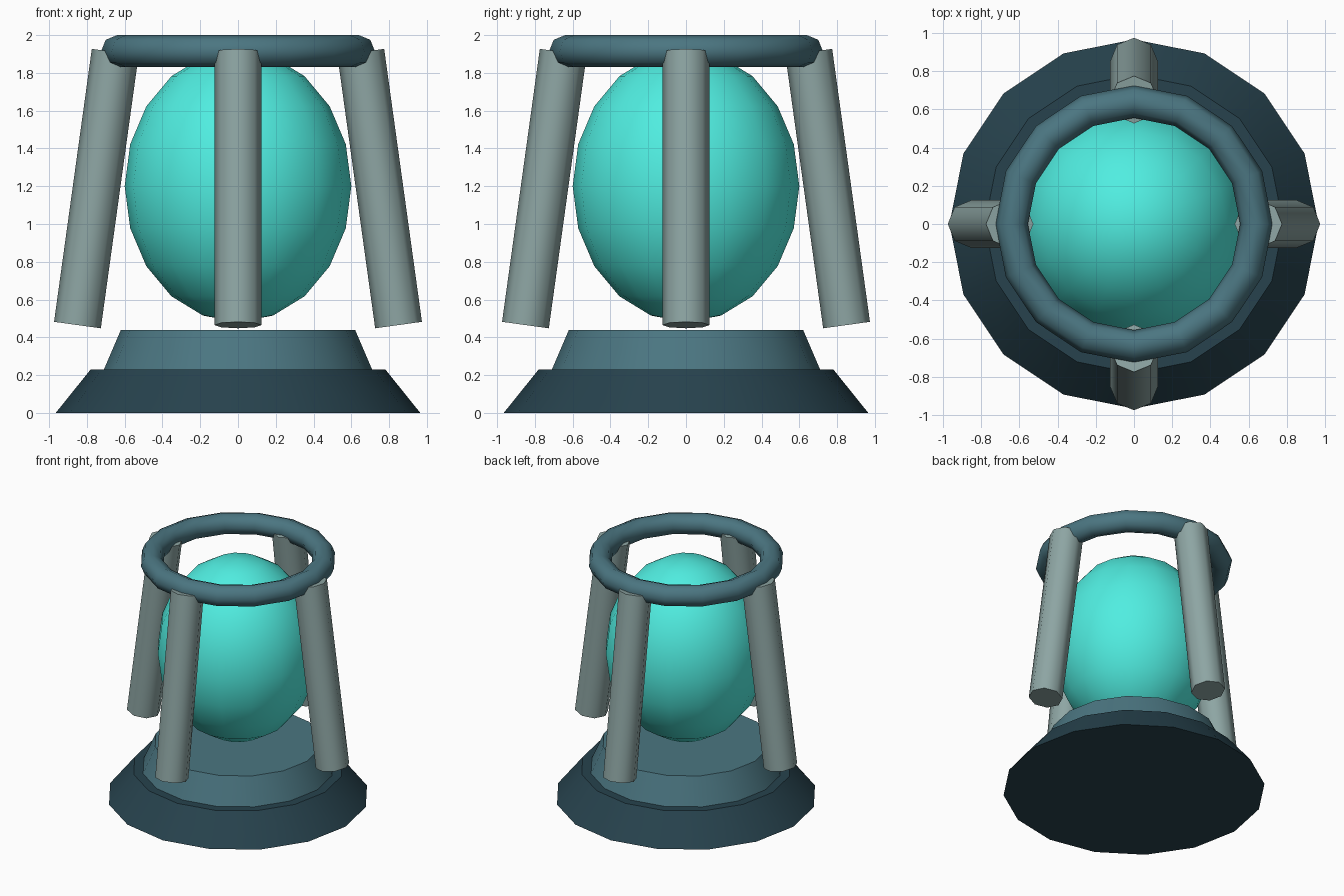
import bpy
from math import radians, pi, cos, sin
from mathutils import Vector

if "Cube" in bpy.data.objects:
    bpy.data.objects.remove(bpy.data.objects["Cube"])


def material(name, rgb):
    m = bpy.data.materials.new(name)
    m.diffuse_color = (*rgb, 1)
    m.use_nodes = True
    m.node_tree.nodes["Principled BSDF"].inputs["Base Color"].default_value = m.diffuse_color
    return m


dark = material("dark_slate", (0.02, 0.055, 0.075))
slate = material("slate", (0.07, 0.18, 0.22))
pale = material("pale_grey_green", (0.27, 0.38, 0.37))
cyan = material("glowing_cyan", (0.08, 0.85, 0.75))


def finish(name, mat, angle=48):
    ob = bpy.context.object
    ob.name = name
    ob.data.materials.append(mat)
    bpy.ops.object.transform_apply(location=False, rotation=True, scale=True)
    bpy.ops.object.shade_smooth_by_angle(angle=radians(angle))
    return ob


def tier(name, r1, r2, z1, z2, mat):
    bpy.ops.mesh.primitive_cone_add(vertices=16, radius1=r1, radius2=r2,
                                    depth=z2 - z1, location=(0, 0, (z1 + z2) / 2))
    finish(name, mat)


# Stepped pedestal
tier("base_lower_tier", 0.965, 0.78, 0, 0.23, dark)
tier("base_upper_tier", 0.71, 0.62, 0.23, 0.44, slate)

# Floating egg-shaped core
bpy.ops.mesh.primitive_uv_sphere_add(segments=16, ring_count=10, radius=1,
                                     location=(0, 0, 1.2))
bpy.context.object.scale = (0.6, 0.6, 0.72)
finish("core", cyan)

# Top ring
bpy.ops.mesh.primitive_torus_add(major_segments=16, minor_segments=8,
                                 major_radius=0.64, minor_radius=0.085,
                                 location=(0, 0, 1.915))
finish("top_ring", slate)

# Four leaning posts, an octagon corner facing outwards
for i, side in enumerate(("right", "back", "left", "front")):
    a = i * pi / 2
    out = Vector((cos(a), sin(a), 0))
    low = out * 0.85 + Vector((0, 0, 0.465))
    high = out * 0.65 + Vector((0, 0, 1.91))
    bpy.ops.mesh.primitive_cylinder_add(vertices=8, radius=0.125,
                                        depth=(high - low).length,
                                        location=(low + high) / 2)
    bpy.context.object.rotation_euler = (high - low).to_track_quat('Z', 'Y').to_euler()
    finish(side + "_post", pale)
